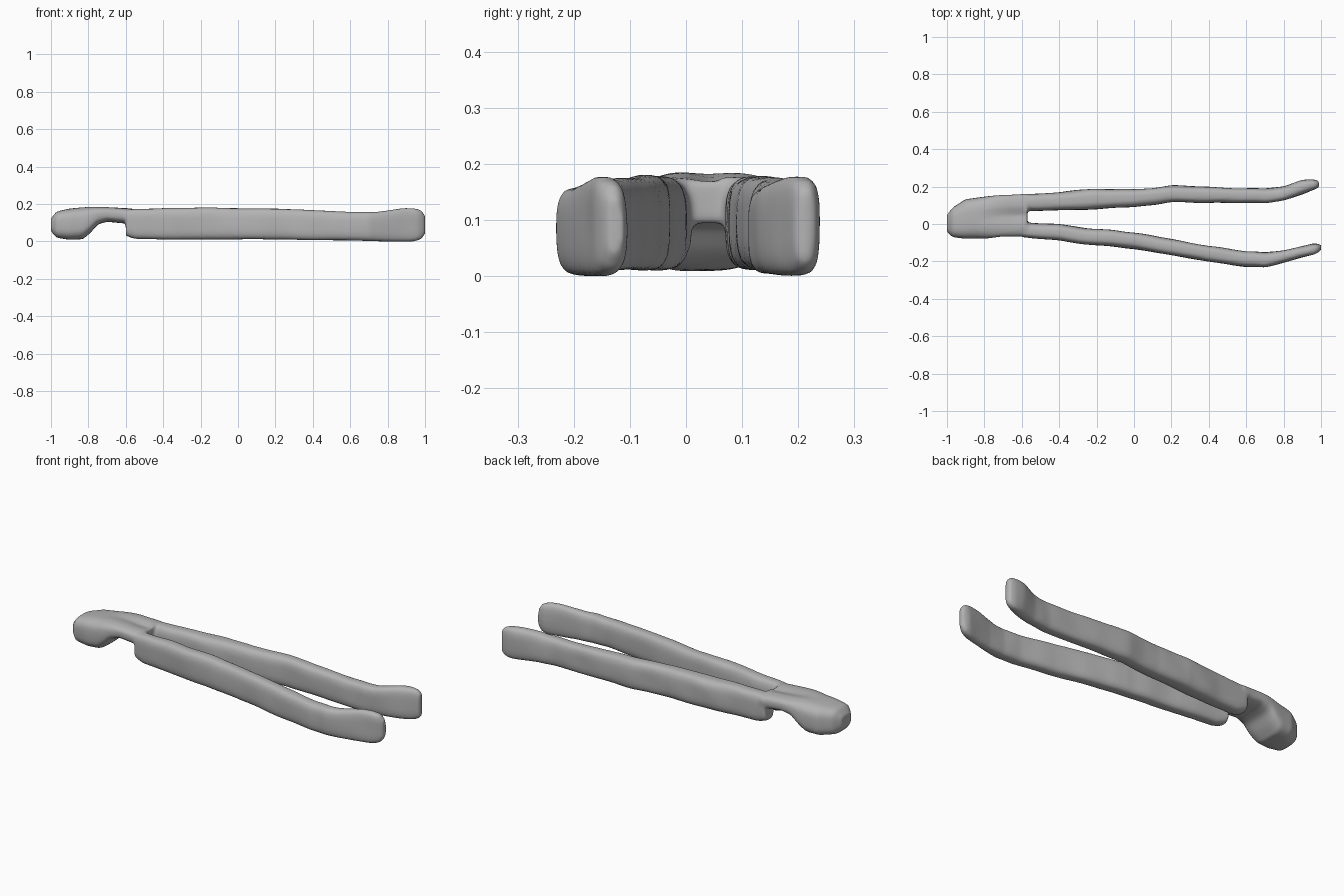
import bpy
import bmesh
import math
from mathutils import Vector, noise

default_cube = bpy.data.objects.get("Cube")
if default_cube:
    bpy.data.objects.remove(default_cube, do_unlink=True)

SIDES = 28
SQUARENESS = 0.62

grey = bpy.data.materials.new("plain_grey")
grey.use_nodes = True
colour = (0.45, 0.45, 0.45, 1)
grey.diffuse_color = colour
grey.node_tree.nodes["Principled BSDF"].inputs["Base Color"].default_value = colour


def signed_power(value, exponent):
    return math.copysign(abs(value) ** exponent, value)


def interpolate(stations, x):
    """Blend the values of a station table at a given length position."""
    for a, b in zip(stations, stations[1:]):
        if x <= b[0]:
            t = max(0, (x - a[0]) / (b[0] - a[0]))
            return [p + (q - p) * t for p, q in zip(a[1:], b[1:])]
    return list(stations[-1][1:])


def loft(bm, sides_table, heights_table, steps):
    """Skin rounded-box sections along x; tables give y limits and z limits."""
    start, end = sides_table[0][0], sides_table[-1][0]
    rings = []
    for i in range(steps + 1):
        x = start + (end - start) * i / steps
        y_low, y_high = interpolate(sides_table, x)
        z_low, z_high = interpolate(heights_table, x)
        ring = []
        for k in range(SIDES):
            angle = math.tau * k / SIDES
            y = signed_power(math.cos(angle), SQUARENESS)
            z = signed_power(math.sin(angle), SQUARENESS)
            ring.append(bm.verts.new((
                x,
                (y_low + y_high) / 2 + y * (y_high - y_low) / 2,
                (z_low + z_high) / 2 + z * (z_high - z_low) / 2)))
        rings.append(ring)
    for a, b in zip(rings, rings[1:]):
        for k in range(SIDES):
            n = (k + 1) % SIDES
            bm.faces.new((a[k], a[n], b[n], b[k]))
    bm.faces.new(rings[0])
    bm.faces.new(rings[-1])


# Side outlines as (x, y low, y high)
back_arm = [(-0.6, 0.07, 0.16), (-0.4, 0.07, 0.17), (-0.2, 0.08, 0.19),
            (0, 0.09, 0.185), (0.2, 0.115, 0.205), (0.4, 0.115, 0.2),
            (0.7, 0.107, 0.187), (0.8, 0.125, 0.2), (0.9, 0.155, 0.235),
            (0.96, 0.18, 0.24), (0.99, 0.195, 0.23)]
front_arm = [(-0.6, -0.07, 0.01), (-0.4, -0.09, -0.005), (-0.2, -0.115, -0.025),
             (0, -0.133, -0.045), (0.2, -0.165, -0.08), (0.4, -0.2, -0.115),
             (0.6, -0.228, -0.145), (0.7, -0.23, -0.15), (0.8, -0.205, -0.14),
             (0.9, -0.18, -0.12), (0.97, -0.165, -0.105), (1, -0.145, -0.115)]
hinge = [(-1, -0.04, 0.05), (-0.97, -0.07, 0.09), (-0.9, -0.08, 0.135),
         (-0.8, -0.078, 0.145), (-0.7, -0.067, 0.155), (-0.57, -0.065, 0.163)]

# Height outlines as (x, z low, z high)
arm_heights = [(-0.6, 0.03, 0.17), (-0.55, 0.012, 0.175), (-0.2, 0.01, 0.18),
               (0.2, 0.01, 0.175), (0.6, 0.005, 0.157), (0.75, 0.002, 0.158),
               (0.88, 0, 0.178), (0.94, 0, 0.178), (0.98, 0.012, 0.168),
               (1, 0.04, 0.14)]
hinge_heights = [(-1, 0.055, 0.125), (-0.97, 0.02, 0.16), (-0.9, 0.008, 0.175),
                 (-0.83, 0.012, 0.182), (-0.79, 0.045, 0.186),
                 (-0.75, 0.09, 0.186), (-0.7, 0.104, 0.185), (-0.57, 0.095, 0.178)]

bm = bmesh.new()
loft(bm, back_arm, arm_heights, 80)
loft(bm, front_arm, arm_heights, 80)
loft(bm, hinge, hinge_heights, 30)
bmesh.ops.recalc_face_normals(bm, faces=bm.faces)

# Slight hand-worked unevenness and a shallow valley along the hinge top
for v in bm.verts:
    wobble = noise.noise_vector(Vector((v.co.x * 7, v.co.y * 4, v.co.z * 6)))
    v.co.y += wobble.y * 0.006
    v.co.z = max(0, v.co.z + wobble.z * 0.003)
    if v.co.x < -0.57 and v.co.z > 0.14:
        fade = min(1, max(0, (v.co.x + 0.85) / 0.2))
        v.co.z -= 0.015 * fade * math.exp(-((v.co.y - 0.04) / 0.03) ** 2)

mesh = bpy.data.meshes.new("tweezers")
bm.to_mesh(mesh)
bm.free()
mesh.materials.append(grey)
tweezers = bpy.data.objects.new("tweezers", mesh)
bpy.context.collection.objects.link(tweezers)

# Fuse hinge and arms into one soft body
fuse = tweezers.modifiers.new("fuse", "REMESH")
fuse.mode = "VOXEL"
fuse.voxel_size = 0.008
fuse.use_smooth_shade = True
soften = tweezers.modifiers.new("soften", "SMOOTH")
soften.factor = 0.5
soften.iterations = 7

bpy.context.view_layer.objects.active = tweezers
tweezers.select_set(True)
for name in ("fuse", "soften"):
    bpy.ops.object.modifier_apply(modifier=name)
bpy.ops.object.shade_smooth()
